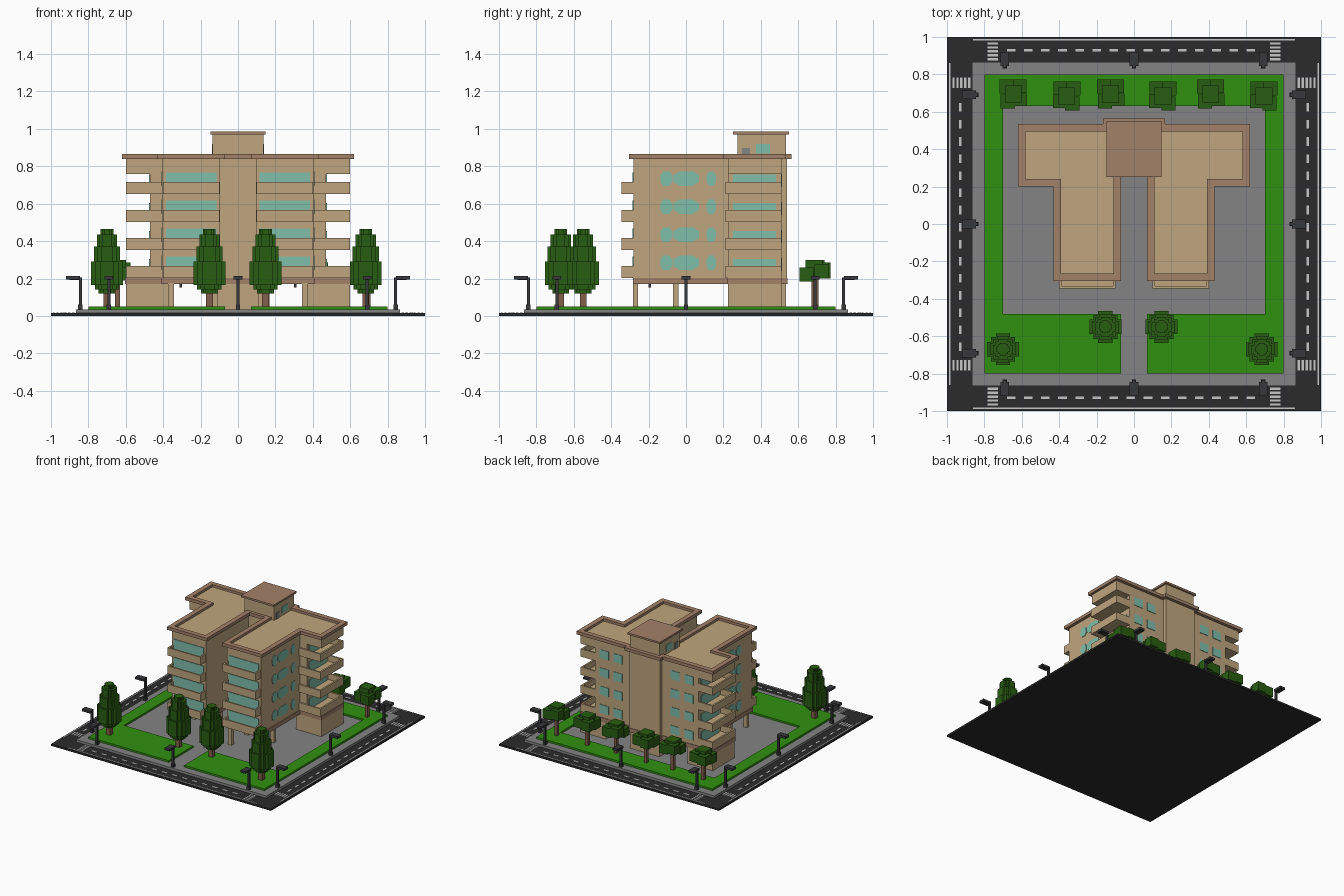
import bpy, bmesh

cube = bpy.data.objects.get("Cube")
if cube:
    bpy.data.objects.remove(cube, do_unlink=True)


def material(name, r, g, b):
    m = bpy.data.materials.new(name)
    m.use_nodes = True
    m.diffuse_color = (r, g, b, 1)
    m.node_tree.nodes["Principled BSDF"].inputs["Base Color"].default_value = (r, g, b, 1)
    return m


BEIGE = material("beige plaster", 0.52, 0.38, 0.21)
BROWN = material("brown trim", 0.36, 0.22, 0.14)
GLASS = material("pale teal glass", 0.22, 0.52, 0.41)
GRASS = material("lawn green", 0.03, 0.28, 0.005)
LEAF = material("dark leaf green", 0.022, 0.11, 0.006)
BARK = material("bark brown", 0.22, 0.115, 0.07)
ROAD = material("asphalt", 0.024, 0.024, 0.024)
PAVE = material("pavement grey", 0.23, 0.23, 0.23)
PAINT = material("road paint", 0.58, 0.58, 0.58)
IRON = material("lamp iron", 0.04, 0.04, 0.045)


def finish(name, bm, mat):
    bmesh.ops.recalc_face_normals(bm, faces=bm.faces)
    me = bpy.data.meshes.new(name)
    bm.to_mesh(me)
    bm.free()
    me.materials.append(mat)
    ob = bpy.data.objects.new(name, me)
    bpy.context.collection.objects.link(ob)
    return ob


def boxes(name, mat, items):
    """One object from boxes given as (x0, x1, y0, y1, z0, z1)."""
    bm = bmesh.new()
    for x0, x1, y0, y1, z0, z1 in items:
        vs = bmesh.ops.create_cube(bm, size=1)["verts"]
        for v in vs:
            v.co = ((x0 + x1) / 2 + v.co.x * (x1 - x0),
                    (y0 + y1) / 2 + v.co.y * (y1 - y0),
                    (z0 + z1) / 2 + v.co.z * (z1 - z0))
    return finish(name, bm, mat)


def mirrored(items):
    return items + [(-b, -a, c, d, e, f) for a, b, c, d, e, f in items]


def prism(name, mat, pts, step):
    """Extrude a closed 3D outline along a vector."""
    bm = bmesh.new()
    face = bm.faces.new([bm.verts.new(p) for p in pts])
    new = bmesh.ops.extrude_face_region(bm, geom=[face])["geom"]
    bmesh.ops.translate(bm, vec=step, verts=[g for g in new if isinstance(g, bmesh.types.BMVert)])
    return finish(name, bm, mat)


def outline(d, end):
    """Building footprint grown by d, with the rear wing reaching to x = end."""
    half = [(0.095 - d, 0.275 - d), (0.095 - d, -0.28 - d), (0.405 + d, -0.28 - d),
            (0.405 + d, 0.225 - d), (end + d, 0.225 - d), (end + d, 0.51 + d),
            (0.14 + d, 0.51 + d), (0.14 + d, 0.54 + d)]
    return half + [(-x, y) for x, y in reversed(half)]


def storey(name, mat, d, end, z0, z1):
    return prism(name, mat, [(x, y, z0) for x, y in outline(d, end)], (0, 0, z1 - z0))


# Ground, lawn and pavement
boxes("road_slab", ROAD, [(-1, 1, -1, 1, 0, 0.015)])
boxes("sidewalk", PAVE, [(-0.865, 0.865, -0.865, 0.865, 0.012, 0.035)])
boxes("lawn", GRASS, [(-0.8, 0.8, 0.63, 0.8, 0.03, 0.05)] + mirrored([
    (0.7, 0.8, -0.48, 0.63, 0.03, 0.05), (0.07, 0.8, -0.8, -0.48, 0.03, 0.05)]))

# Road markings: edge line, dashes and crossings, on all four sides
marks = []
for side in (-1, 1):
    rows = [(-0.86, 0.86, 0.982, 0.99)]
    rows += [(-0.68 + i * 0.0915, -0.634 + i * 0.0915, 0.922, 0.936) for i in range(15)]
    for s in (-1, 1):
        rows += [(s * 0.755 - 0.028, s * 0.755 + 0.028, 0.875 + i * 0.021, 0.887 + i * 0.021)
                 for i in range(5)]
    for a, b, c, d in rows:
        lo, hi = sorted((side * c, side * d))
        marks += [(a, b, lo, hi, 0.014, 0.018), (lo, hi, a, b, 0.014, 0.018)]
boxes("road_markings", PAINT, marks)

# Ground floor: solid end rooms, stair core and columns under the wings
boxes("ground_floor_rooms", BEIGE, mirrored([(0.37, 0.6, 0.225, 0.51, 0.03, 0.175)]))
boxes("stair_tower", BEIGE, [(-0.135, 0.135, 0.275, 0.535, 0.03, 0.972)])
boxes("columns", BEIGE, mirrored([(x - 0.016, x + 0.016, y - 0.014, y + 0.014, 0.03, 0.175)
                                  for x in (0.125, 0.358) for y in (-0.27, -0.055)]))
boxes("ceiling_lamps", IRON, mirrored([(0.3, 0.312, -0.2, -0.188, 0.152, 0.172)]))

# Upper floors
storey("first_floor_band", BROWN, 0.004, 0.6, 0.17, 0.204)
storey("main_walls", BEIGE, 0, 0.47, 0.2, 0.77)
storey("top_walls_and_roof", BEIGE, 0, 0.6, 0.76, 0.846)

# Roof parapet as a hollow ring
bm = bmesh.new()
loops = [[bm.verts.new((x, y, z)) for x, y in outline(d, 0.595)]
         for d, z in ((0.025, 0.84), (0.025, 0.866), (-0.015, 0.866), (-0.015, 0.84))]
for k in range(4):
    a, b = loops[k], loops[(k + 1) % 4]
    for i in range(len(a)):
        j = (i + 1) % len(a)
        bm.faces.new((a[i], a[j], b[j], b[i]))
finish("roof_parapet", bm, BROWN)

# Stair tower top
boxes("tower_cap", BROWN, [(-0.148, 0.148, 0.252, 0.55, 0.97, 0.985)])
boxes("tower_windows", GLASS, mirrored([(0.133, 0.139, 0.375, 0.45, 0.868, 0.92)]))
boxes("tower_doors", PAVE, mirrored([(0.133, 0.139, 0.3, 0.343, 0.846, 0.898)]))

# Balconies and windows, floor by floor
end_rail, front_rail, front_glass, end_glass, back_glass = [], [], [], [], []
for k in range(4):
    z = 0.203 + 0.15 * k
    t = z + 0.064
    end_rail += [(0.46, 0.6, 0.212, 0.51, z, z + 0.015), (0.586, 0.6, 0.212, 0.51, z, t),
                 (0.405, 0.6, 0.212, 0.226, z, t), (0.465, 0.6, 0.496, 0.51, z, t)]
    front_rail += [(0.1, 0.4, -0.345, -0.27, z, z + 0.015), (0.1, 0.4, -0.345, -0.332, z, t),
                   (0.1, 0.113, -0.345, -0.27, z, t), (0.387, 0.4, -0.345, -0.27, z, t)]
    front_glass.append((0.115, 0.385, -0.285, -0.278, z + 0.015, z + 0.114))
    end_glass.append((0.468, 0.475, 0.25, 0.48, z + 0.015, z + 0.102))
    back_glass += [(x, x + 0.08, 0.507, 0.514, z + 0.037, z + 0.107) for x in (0.22, 0.345)]
    # Side windows with clipped corners
    for y0, y1 in ((-0.137, -0.073), (-0.066, 0.07), (0.11, 0.16)):
        z0, z1, c = z + 0.043, z + 0.12, (y1 - y0) * 0.24
        pts = [(y0 + c, z0), (y1 - c, z0), (y1, z0 + 0.02), (y1, z1 - 0.02),
               (y1 - c, z1), (y0 + c, z1), (y0, z1 - 0.02), (y0, z0 + 0.02)]
        for s in (-1, 1):
            prism("side_window", GLASS, [(s * 0.403, y, h) for y, h in pts], (s * 0.007, 0, 0))
boxes("end_balconies", BEIGE, mirrored(end_rail))
boxes("front_balconies", BEIGE, mirrored(front_rail))
boxes("front_windows", GLASS, mirrored(front_glass))
boxes("end_windows", GLASS, mirrored(end_glass))
boxes("back_windows", GLASS, mirrored(back_glass))

# Tall stepped trees at the front
LAYERS = [(0.12, 0.14, 0.045), (0.14, 0.165, 0.065), (0.165, 0.29, 0.085),
          (0.29, 0.37, 0.07), (0.37, 0.435, 0.054), (0.435, 0.466, 0.034)]
for x, y in ((-0.7, -0.67), (-0.153, -0.55), (0.147, -0.55), (0.683, -0.67)):
    boxes("tall_tree_trunk", BARK, [(x - 0.018, x + 0.018, y - 0.018, y + 0.018, 0.04, 0.14)])
    boxes("tall_tree_crown", LEAF, [
        (x - r * a, x + r * a, y - r * b, y + r * b, z0, z1)
        for z0, z1, r in LAYERS for a, b in ((1, 0.45), (0.45, 1), (0.76, 0.76))])

# Small spreading trees at the back, crowns made of offset blocks
for i, x in enumerate((-0.645, -0.36, -0.125, 0.155, 0.41, 0.695)):
    y, s = (0.695, 1) if i in (0, 2, 4) else (0.685, -1)
    boxes("small_tree_trunk", BARK, [(x - 0.013, x + 0.013, y - 0.013, y + 0.013, 0.04, 0.2)])
    crown = []
    for dx, dy, r, z0, z1 in ((-0.035, 0.04, 0.038, 0.2, 0.275), (0.035, 0.042, 0.036, 0.21, 0.285),
                              (0.04, -0.03, 0.034, 0.19, 0.26), (-0.03, -0.04, 0.038, 0.185, 0.26),
                              (0, 0, 0.045, 0.215, 0.3)):
        cx = x + s * dx
        crown.append((cx - r, cx + r, y + dy - r, y + dy + r, z0, z1))
    boxes("small_tree_crown", LEAF, crown)

# Street lamps leaning over the road on every side
for px, py in ((-0.69, 0), (0, 0), (0.69, 0)):
    for sx, sy in ((0, -1), (0, 1), (-1, 0), (1, 0)):
        parts = []
        # (distance from centre start, end, half width, bottom, top)
        for a, b, w, z0, z1 in ((0.835, 0.851, 0.008, 0.03, 0.2), (0.831, 0.855, 0.012, 0.03, 0.06),
                                (0.835, 0.9, 0.008, 0.192, 0.206), (0.845, 0.92, 0.023, 0.196, 0.214)):
            if sx:
                lo, hi = sorted((sx * a, sx * b))
                parts.append((lo, hi, px - w, px + w, z0, z1))
            else:
                lo, hi = sorted((sy * a, sy * b))
                parts.append((px - w, px + w, lo, hi, z0, z1))
        boxes("street_lamp", IRON, parts)
